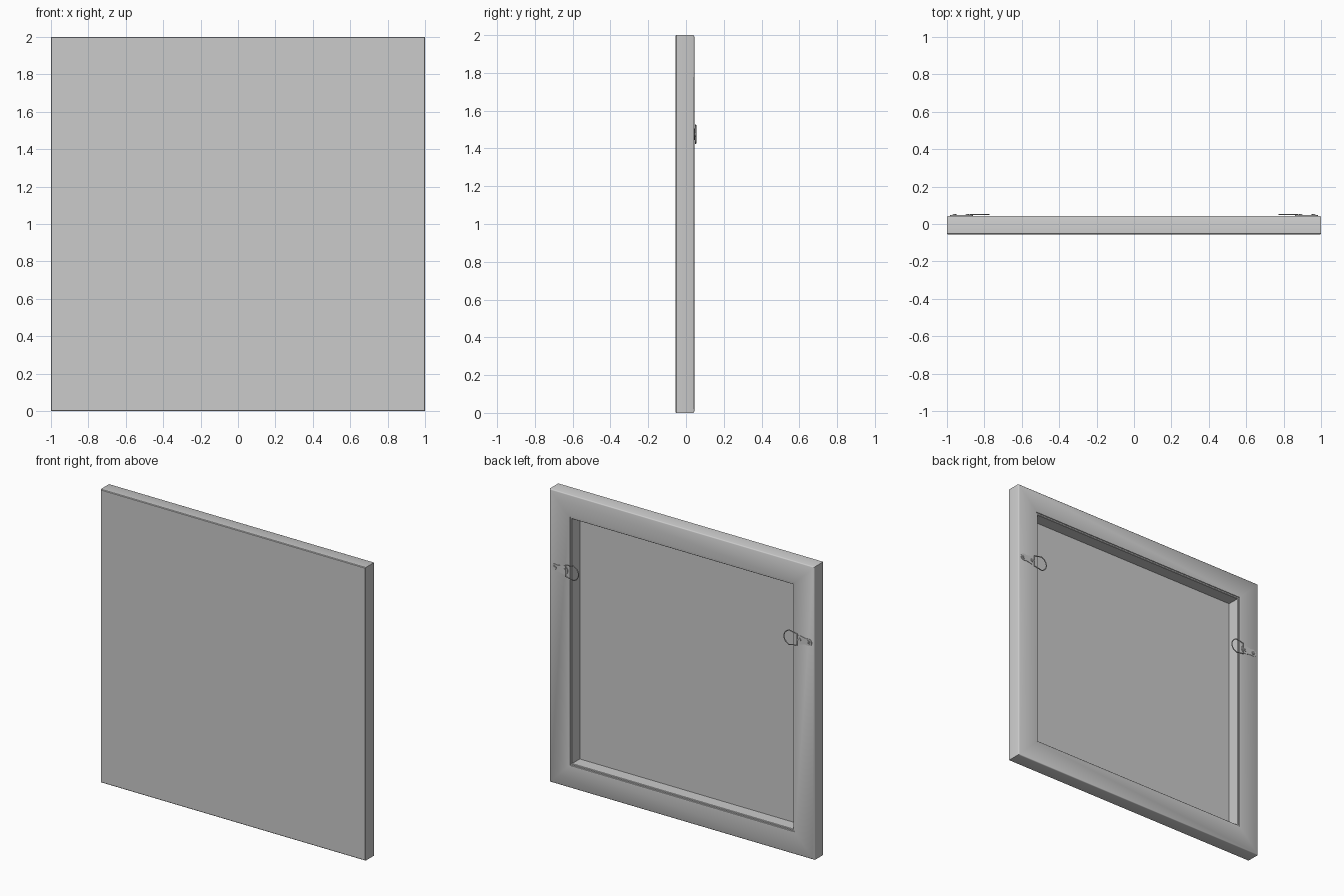
import bpy, bmesh, math
from mathutils import Vector, Matrix

if "Cube" in bpy.data.objects:
    bpy.data.objects.remove(bpy.data.objects["Cube"])


def material(name, value):
    m = bpy.data.materials.new(name)
    m.diffuse_color = (value, value, value, 1)
    m.use_nodes = True
    m.node_tree.nodes["Principled BSDF"].inputs["Base Color"].default_value = m.diffuse_color
    return m


GREY = material("canvas grey", 0.6)


def finish(name, bm, angle=35):
    bmesh.ops.recalc_face_normals(bm, faces=bm.faces)
    mesh = bpy.data.meshes.new(name)
    bm.to_mesh(mesh)
    bm.free()
    ob = bpy.data.objects.new(name, mesh)
    bpy.context.collection.objects.link(ob)
    mesh.materials.append(GREY)
    bpy.ops.object.select_all(action='DESELECT')
    ob.select_set(True)
    bpy.context.view_layer.objects.active = ob
    bpy.ops.object.shade_smooth_by_angle(angle=math.radians(angle))
    return ob


def square_loft(name, profile, cap_start=False, cap_end=False, closed=False):
    """Mitred square shell from (half size, y) profile points."""
    bm = bmesh.new()
    loops = [[bm.verts.new((sx * h, y, 1 + sz * h))
              for sx, sz in ((-1, -1), (1, -1), (1, 1), (-1, 1))] for h, y in profile]
    pairs = list(zip(loops, loops[1:]))
    if closed:
        pairs.append((loops[-1], loops[0]))
    for a, b in pairs:
        for i in range(4):
            j = (i + 1) % 4
            bm.faces.new((a[i], a[j], b[j], b[i]))
    if cap_start:
        bm.faces.new(loops[0])
    if cap_end:
        bm.faces.new(loops[-1])
    return finish(name, bm)


# Stretched cloth: front, wrapped sides and the fold onto the back
square_loft("canvas_wrap", [
    (0.996, -0.055), (1.0, -0.051), (1.0, 0.037), (0.998, 0.041), (0.993, 0.044),
    (0.855, 0.044), (0.848, 0.042), (0.846, 0.036)], cap_start=True)

# Wooden stretcher bars inside the wrap
square_loft("stretcher_frame", [
    (0.99, 0.037), (0.838, 0.037), (0.835, 0.034), (0.835, -0.049), (0.99, -0.049)],
    closed=True)

# Rear of the front cloth, seen through the opening
square_loft("canvas_rear", [(0.84, -0.048), (0.84, -0.053)], cap_start=True, cap_end=True)


def add_disc(bm, x, z, r, y, depth, segments=16):
    matrix = Matrix.Translation((x, y, z)) @ Matrix.Rotation(math.pi / 2, 4, 'X')
    bmesh.ops.create_cone(bm, cap_ends=True, segments=segments, radius1=r, radius2=r,
                          depth=depth, matrix=matrix)


def hanger_plate(side, z):
    """Strap with a narrow outer lobe and a wider lobe near the ring."""
    bm = bmesh.new()
    outline = []
    for i in range(9):
        a = math.radians(-90 + 180 * i / 8)
        outline.append((0.958 + 0.024 * math.cos(a), 0.024 * math.sin(a)))
    outline.append((0.935, 0.021))
    for i in range(9):
        a = math.radians(90 + 180 * i / 8)
        outline.append((0.89 + 0.03 * math.cos(a), 0.03 * math.sin(a)))
    outline.append((0.935, -0.021))
    face = bm.faces.new([bm.verts.new((side * x, 0.043, z + dz)) for x, dz in outline])
    out = bmesh.ops.extrude_face_region(bm, geom=[face])
    bmesh.ops.translate(bm, vec=(0, 0.004, 0),
                        verts=[v for v in out["geom"] if isinstance(v, bmesh.types.BMVert)])
    finish("hanger_plate", bm)


def hanger_screws(side, z):
    """Two screw heads with raised cross slots."""
    bm = bmesh.new()
    for x in (0.958, 0.888):
        add_disc(bm, side * x, z, 0.013, 0.049, 0.006)
        for w, h in ((0.014, 0.003), (0.003, 0.014)):
            bmesh.ops.create_cube(bm, size=1, matrix=Matrix.Translation((side * x, 0.052, z))
                                  @ Matrix.Diagonal((w, 0.002, h, 1)))
    finish("hanger_screws", bm)


def hanger_ring(side, z):
    """Wire D-ring reaching inward past the frame edge."""
    bm = bmesh.new()
    path = [Vector((0.873, 0, -0.038)), Vector((0.873, 0, 0.038))]
    for i in range(15):
        a = math.radians(115 + 130 * i / 14)
        path.append(Vector((0.84 + 0.065 * math.cos(a), 0, 0.054 * math.sin(a))))
    n, rings = len(path), []
    for i, p in enumerate(path):
        t = (path[(i + 1) % n] - path[i - 1]).normalized()
        across = t.cross(Vector((0, 1, 0)))
        ring = []
        for k in range(8):
            a = math.tau * k / 8
            q = p + 0.0035 * (across * math.cos(a) + Vector((0, 1, 0)) * math.sin(a))
            ring.append(bm.verts.new((side * q.x, 0.051 + q.y, z + q.z)))
        rings.append(ring)
    for i in range(n):
        a, b = rings[i], rings[(i + 1) % n]
        for k in range(8):
            m = (k + 1) % 8
            bm.faces.new((a[k], a[m], b[m], b[k]))
    finish("hanger_ring", bm, 60)


# Matching hangers on both upright bars
for side in (-1, 1):
    hanger_plate(side, 1.475)
    hanger_screws(side, 1.475)
    hanger_ring(side, 1.475)
